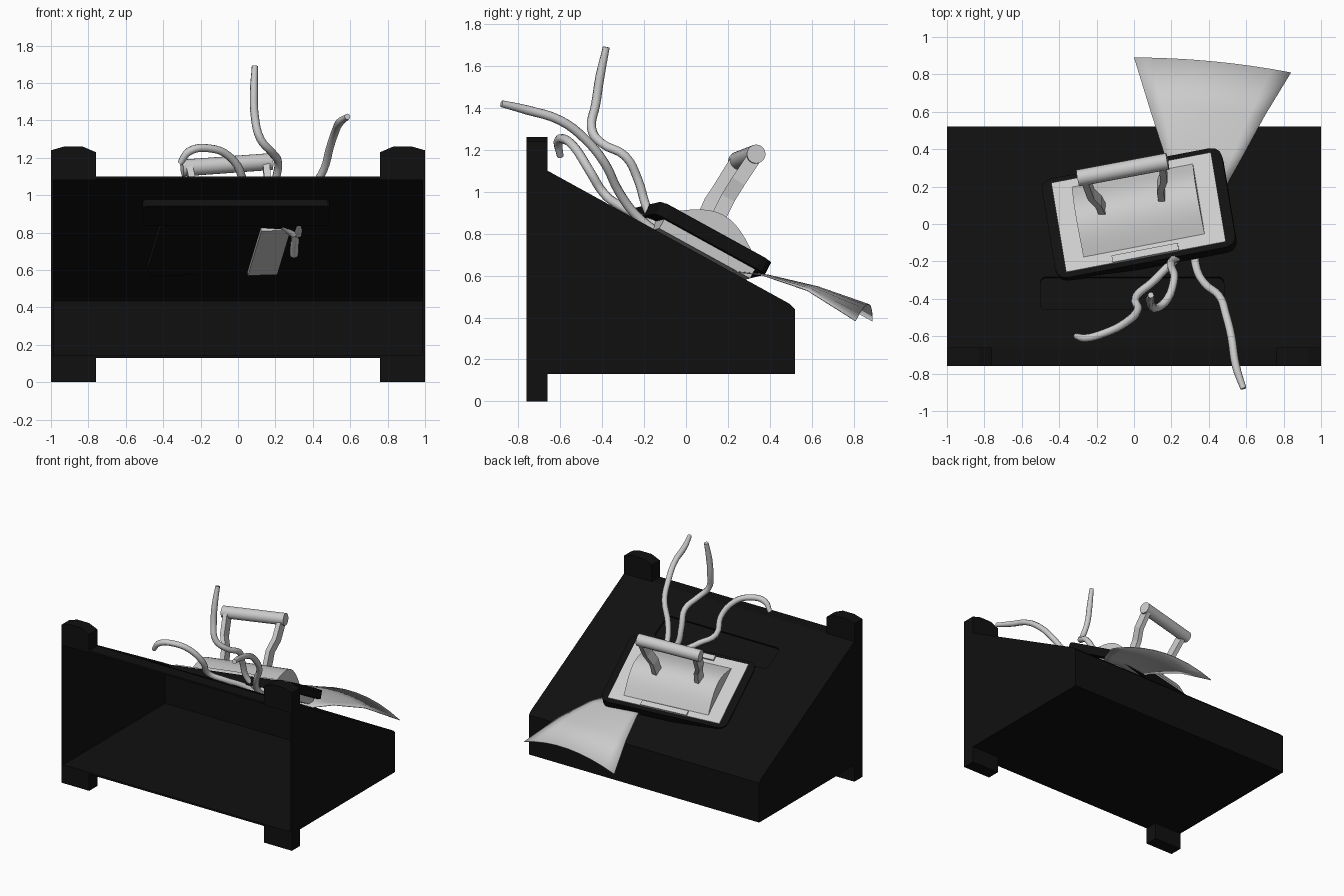
import bpy, bmesh, math
from mathutils import Vector, Matrix

old = bpy.data.objects.get("Cube")
if old:
    bpy.data.objects.remove(old)


def material(name, value):
    m = bpy.data.materials.new(name)
    m.use_nodes = True
    colour = (value, value, value, 1)
    m.diffuse_color = colour
    bsdf = next(n for n in m.node_tree.nodes if n.type == 'BSDF_PRINCIPLED')
    bsdf.inputs["Base Color"].default_value = colour
    return m


BLACK = material("soft black", 0.005)
LIGHT = material("light grey", 0.6)


def finish(name, bm, mat, matrix=None, smooth=False):
    mesh = bpy.data.meshes.new(name)
    bmesh.ops.recalc_face_normals(bm, faces=bm.faces)
    bm.to_mesh(mesh)
    bm.free()
    ob = bpy.data.objects.new(name, mesh)
    bpy.context.collection.objects.link(ob)
    mesh.materials.append(mat)
    if matrix is not None:
        ob.matrix_world = matrix
    if smooth:
        bpy.ops.object.select_all(action='DESELECT')
        ob.select_set(True)
        bpy.context.view_layer.objects.active = ob
        bpy.ops.object.shade_smooth_by_angle(angle=math.radians(40))
    return ob


def prism(points, offset):
    """Extrude a flat outline of 3D points."""
    bm = bmesh.new()
    face = bm.faces.new([bm.verts.new(p) for p in points])
    out = bmesh.ops.extrude_face_region(bm, geom=[face])
    bmesh.ops.translate(bm, vec=offset, verts=[v for v in out["geom"] if isinstance(v, bmesh.types.BMVert)])
    bmesh.ops.recalc_face_normals(bm, faces=bm.faces)
    return bm


def box(name, lo, hi, mat, matrix=None, round_corners=0):
    (a, b, c), (d, e, f) = lo, hi
    bm = prism([(a, b, c), (d, b, c), (d, e, c), (a, e, c)], (0, 0, f - c))
    if round_corners:
        upright = [k for k in bm.edges if abs((k.verts[0].co - k.verts[1].co).z) > 1e-4]
        bmesh.ops.bevel(bm, geom=upright, offset=round_corners, segments=3, affect='EDGES', profile=0.5)
    return finish(name, bm, mat, matrix)


# Hollow sloping case, open at the front
profile = [(-.76, .13), (.52, .13), (.52, .44), (.495, .465), (-.66, 1.1), (-.76, 1.1)]
bm = prism([(-1, y, z) for y, z in profile], (2, 0, 0))
bmesh.ops.delete(bm, geom=[f for f in bm.faces if f.normal.y < -.9], context='FACES_ONLY')
case = finish("case", bm, BLACK)
shell = case.modifiers.new("wall", 'SOLIDIFY')
shell.thickness = 0.02
shell.offset = -1

# Recessed slot across the upper slope
SLOPE = Matrix.Rotation(-math.atan2(.635, 1.155), 4, 'X')
slot = Matrix.Translation((-.01, -.37, .941)) @ SLOPE
cutter = box("slot_cutter", (-.49, -.1, -.06), (.49, .1, .06), BLACK, slot, .03)
cutter.hide_render = True
cutter.hide_viewport = True
cut = case.modifiers.new("slot", 'BOOLEAN')
cut.object = cutter
cut.solver = 'EXACT'
box("slot_floor", (-.5, -.11, -.06), (.5, .11, -.018), BLACK, slot, .03)

# Corner ears and feet
ear = [(.76, 1.08), (.76, 1.23), (.83, 1.26), (.93, 1.26), (1, 1.24), (1, 1.08)]
for side, label in ((1, "left"), (-1, "right")):
    finish(label + "_ear", prism([(side * x, -.76, z) for x, z in ear], (0, .1, 0)), BLACK)
    a, b = sorted((side * .76, side))
    box(label + "_foot", (a, -.76, 0), (b, -.66, .14), BLACK)

# Tilted lid: dark rim, light plate, barrel hump and side strips
LID = (Matrix.Translation((.025, .06, .787)) @ SLOPE
       @ Matrix.Rotation(math.radians(8.3), 4, 'Z') @ Matrix.Rotation(math.radians(-7.4), 4, 'Y'))
box("lid_rim", (-.49, -.305, -.065), (.49, .305, 0), BLACK, LID, .06)
box("lid_plate", (-.435, -.275, -.02), (.435, .275, .008), LIGHT, LID)
box("lid_underside", (.05, -.25, -.115), (.44, .25, -.06), LIGHT, LID)
arc = []
for i in range(13):
    t = -1 + i / 6
    arc.append((-.33, .01 + .22 * t, .005 + .1 * math.cos(t * math.pi / 2)))
finish("lid_hump", prism(arc, (.66, 0, 0)), LIGHT, LID, True)
for side, label in ((1, "back"), (-1, "front")):
    a, b = sorted((side * .235, side * .277))
    box(label + "_strip", (-.18, a, 0), (.18, b, .02), LIGHT, LID)

# Grip cylinder
start, end = Vector((-.3, .245, 1.145)), Vector((.18, .335, 1.18))
axis = end - start
bm = bmesh.new()
bmesh.ops.create_cone(bm, cap_ends=True, segments=20, radius1=.045, radius2=.045, depth=axis.length)
grip = Matrix.Translation((start + end) / 2) @ axis.to_track_quat('Z', 'Y').to_matrix().to_4x4()
finish("grip", bm, LIGHT, grip, True)


# Flat bent bars that hold the grip
def bar(name, path, width, depth):
    bm = bmesh.new()
    rings = []
    pts = [Vector(p) for p in path]
    for i, p in enumerate(pts):
        t = pts[min(i + 1, len(pts) - 1)] - pts[max(i - 1, 0)]
        n = Vector((0, t.z, -t.y)).normalized() * depth / 2
        w = Vector((width / 2, 0, 0))
        rings.append([bm.verts.new(p + q) for q in (w + n, n - w, -n - w, w - n)])
    for r, s in zip(rings, rings[1:]):
        for k in range(4):
            j = (k + 1) % 4
            bm.faces.new((r[k], r[j], s[j], s[k]))
    bm.faces.new(rings[0])
    bm.faces.new(rings[-1])
    finish(name, bm, LIGHT)


bar("right_bar", [(-.26, .24, 1.14), (-.23, .16, 1.01), (-.19, .12, .95), (-.17, .08, .86)], .036, .07)
bar("left_bar", [(.15, .33, 1.17), (.16, .25, 1.05), (.14, .2, .97), (.15, .14, .85)], .036, .07)


# Loose cables with thinner bare tips
def cable(name, path):
    cu = bpy.data.curves.new(name, 'CURVE')
    cu.dimensions = '3D'
    cu.bevel_depth = .022
    cu.bevel_resolution = 2
    cu.resolution_u = 4
    cu.use_fill_caps = True
    sp = cu.splines.new('BEZIER')
    sp.bezier_points.add(len(path) - 1)
    for i, (bp, p) in enumerate(zip(sp.bezier_points, path)):
        bp.co = p
        bp.handle_left_type = bp.handle_right_type = 'AUTO'
        bp.radius = .75 if i == 0 else 1
    ob = bpy.data.objects.new(name, cu)
    bpy.context.collection.objects.link(ob)
    cu.materials.append(LIGHT)


cable("tall_cable", [(.09, -.38, 1.69), (.085, -.41, 1.55), (.09, -.43, 1.42), (.12, -.45, 1.3),
                     (.18, -.4, 1.23), (.215, -.29, 1.17), (.2, -.23, 1.06), (.21, -.19, .93),
                     (.29, -.14, .83), (.3, .02, .68)])
cable("right_cable", [(-.31, -.6, 1.17), (-.26, -.61, 1.235), (-.15, -.58, 1.25), (-.05, -.53, 1.21),
                      (.02, -.46, 1.1), (.01, -.39, .99), (.1, -.31, .93), (.2, -.21, .87),
                      (.3, -.13, .79)])
cable("left_cable", [(.585, -.88, 1.42), (.545, -.76, 1.39), (.52, -.6, 1.34), (.49, -.48, 1.25),
                     (.46, -.39, 1.14), (.38, -.32, 1.0), (.335, -.24, .89), (.32, -.12, .79)])

# Paper fan that droops over the back
rows = [((.22, .2), (.48, .18), .625, 0), ((.16, .38), (.58, .36), .605, 0),
        ((.08, .63), (.7, .58), .55, .02), ((0, .89), (.84, .81), .465, .08)]
bm = bmesh.new()
grid = []
for (xa, ya), (xb, yb), z, droop in rows:
    line = []
    for i in range(9):
        t = i / 8
        bow = 4 * t * (1 - t)
        line.append(bm.verts.new((xa + (xb - xa) * t, ya + (yb - ya) * t + bow * .02, z - droop * (1 - bow))))
    grid.append(line)
for r, s in zip(grid, grid[1:]):
    for i in range(8):
        bm.faces.new((r[i], r[i + 1], s[i + 1], s[i]))
paper = finish("paper_fan", bm, LIGHT, None, True)
sheet = paper.modifiers.new("sheet", 'SOLIDIFY')
sheet.thickness = 0.004
